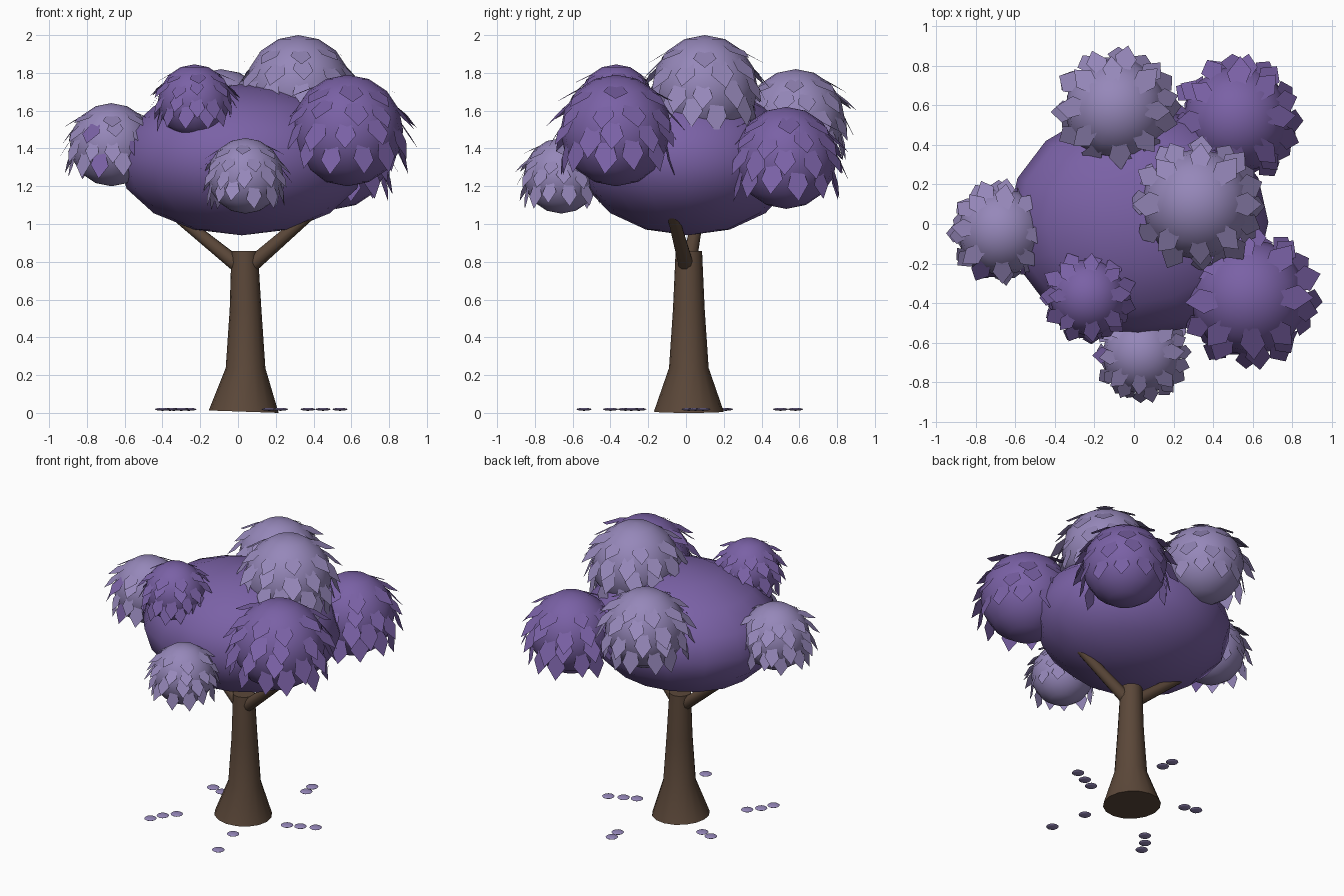
import bpy, bmesh, math, random
from mathutils import Vector

if "Cube" in bpy.data.objects:
    bpy.data.objects.remove(bpy.data.objects["Cube"])

random.seed(4)


def material(name, rgb):
    m = bpy.data.materials.new(name)
    m.diffuse_color = (*rgb, 1)
    m.use_nodes = True
    m.node_tree.nodes["Principled BSDF"].inputs["Base Color"].default_value = m.diffuse_color
    return m


BROWN = material("bark_brown", (0.105, 0.064, 0.041))
PURPLE = material("deep_purple", (0.195, 0.12, 0.38))
LILAC = material("pale_lilac", (0.305, 0.245, 0.49))


def finish(name, bm, mats, smooth_angle=None):
    me = bpy.data.meshes.new(name)
    bm.to_mesh(me)
    bm.free()
    ob = bpy.data.objects.new(name, me)
    bpy.context.collection.objects.link(ob)
    for m in mats:
        me.materials.append(m)
    if smooth_angle:
        bpy.ops.object.select_all(action='DESELECT')
        ob.select_set(True)
        bpy.context.view_layer.objects.active = ob
        bpy.ops.object.shade_smooth_by_angle(angle=math.radians(smooth_angle))
    return ob


def ball(name, centre, radii, mat, seg=16, rings=8):
    bm = bmesh.new()
    bmesh.ops.create_uvsphere(bm, u_segments=seg, v_segments=rings, radius=1)
    for v in bm.verts:
        v.co = Vector(c + r * k for c, r, k in zip(centre, radii, v.co))
    return finish(name, bm, [mat], 60)


def tube(name, rings, mat, sides=16):
    """Capped round tube through (centre, radius) rings."""
    bm = bmesh.new()
    axis = Vector(rings[-1][0]) - Vector(rings[0][0])
    q = axis.to_track_quat('Z', 'Y')
    loops = []
    for c, r in rings:
        loops.append([bm.verts.new(Vector(c) + q @ Vector(
            (r * math.cos(a), r * math.sin(a), 0)))
            for a in (2 * math.pi * i / sides for i in range(sides))])
    for lo, hi in zip(loops, loops[1:]):
        for i in range(sides):
            j = (i + 1) % sides
            bm.faces.new((lo[i], lo[j], hi[j], hi[i]))
    bm.faces.new(loops[0][::-1])
    bm.faces.new(loops[-1])
    return finish(name, bm, [mat], 40)


# Trunk with flared foot, and two forking branches
tube("trunk", [((0.03, 0.015, 0.006), 0.185), ((0.04, 0.015, 0.24), 0.105),
               ((0.04, 0.015, 0.55), 0.084), ((0.035, 0.015, 0.86), 0.07)], BROWN)
tube("left_branch", [((0.02, 0.01, 0.765), 0.042), ((-0.42, 0.08, 1.12), 0.026)], BROWN, 10)
tube("right_branch", [((0.05, 0.005, 0.765), 0.042), ((0.46, -0.09, 1.12), 0.028)], BROWN, 10)

# Main crown
ball("crown", (0.02, 0.01, 1.34), (0.66, 0.58, 0.40), PURPLE)

# Leaf outline: (half width, distance along leaf), in cluster radii
LEAF = [(-0.11, -0.08), (-0.21, 0.22), (0.0, 0.52), (0.21, 0.22), (0.11, -0.08)]
# Leaf rows: polar angle, outward tilt, count
ROWS = [(42, 14, 8), (64, 18, 11), (85, 24, 12), (106, 30, 12)]


def leaves(name, centre, r, mat, accent):
    bm = bmesh.new()
    for k, (polar, tilt, count) in enumerate(ROWS):
        for i in range(count):
            t = math.radians(polar + random.uniform(-5, 5))
            p = 2 * math.pi * (i + 0.5 * (k % 2) + random.uniform(-.15, .15)) / count
            s = math.radians(tilt + random.uniform(-5, 5))
            size = r * random.uniform(0.9, 1.1)
            n = Vector((math.sin(t) * math.cos(p), math.sin(t) * math.sin(p), math.cos(t)))
            side = Vector((-math.sin(p), math.cos(p), 0))
            down = side.cross(n)
            along = down * math.cos(s) + n * math.sin(s)
            side = (side + along * random.uniform(-.2, .2)).normalized()
            root = Vector(centre) + n * r * 0.985
            f = bm.faces.new([bm.verts.new(root + side * w * size + along * l * size)
                              for w, l in LEAF])
            f.normal_update()
            if f.normal.dot(n) < 0:
                f.normal_flip()
            f.material_index = int(random.random() < accent)
    finish(name, bm, [mat, PURPLE])


# Blossom clusters: name, centre, radius, colour
CLUSTERS = [
    ("left", (-0.67, -0.04, 1.42), 0.22, LILAC),
    ("front_left", (-0.23, -0.37, 1.65), 0.195, PURPLE),
    ("front", (0.04, -0.66, 1.255), 0.20, LILAC),
    ("front_right", (0.58, -0.37, 1.495), 0.295, PURPLE),
    ("back_right", (0.52, 0.53, 1.35), 0.27, PURPLE),
    ("back", (-0.09, 0.58, 1.56), 0.26, LILAC),
    ("top", (0.32, 0.10, 1.72), 0.28, LILAC),
]
for name, c, r, mat in CLUSTERS:
    ball(name + "_cluster", c, (r, r, r), mat)
    leaves(name + "_leaves", c, r, mat, 0.03 if mat is LILAC else 0)

# Fallen petals on the ground
PETALS = [(-.34, .21), (-.26, .19), (.18, .50), (.17, .58), (-.40, -.40), (-.36, -.32),
          (-.30, -.25), (.165, -.29), (.225, -.54), (.37, .015), (.45, .05), (.54, .09)]
for i, (x, y) in enumerate(PETALS):
    ball(f"fallen_petal_{i + 1}", (x, y, 0.019), (0.04, 0.04, 0.008), LILAC, 12, 6)

# Bring the foot of the trunk to the ground with a slight slant
trunk = bpy.data.objects["trunk"]
for v in trunk.data.vertices:
    if v.co.z < 0.1:
        v.co.z = 0.009 - 0.035 * (v.co.x - 0.03)
low = min(v.co.z for v in trunk.data.vertices)
for v in trunk.data.vertices:
    v.co.z -= low
